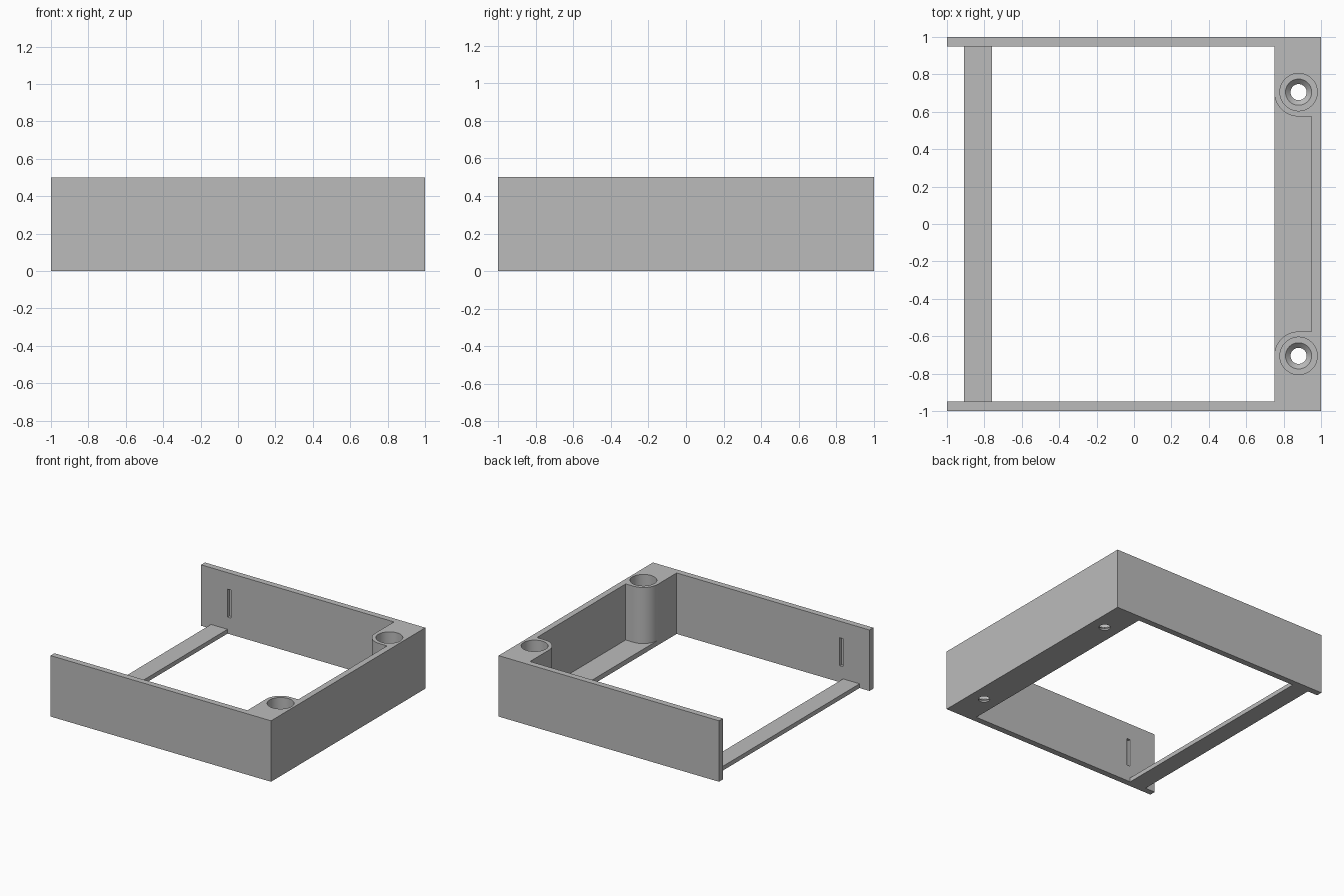
import bpy, bmesh, math

if "Cube" in bpy.data.objects:
    bpy.data.objects.remove(bpy.data.objects["Cube"], do_unlink=True)

grey = bpy.data.materials.new("plain grey")
grey.use_nodes = True
grey.diffuse_color = (0.5, 0.5, 0.5, 1)
grey.node_tree.nodes["Principled BSDF"].inputs["Base Color"].default_value = (0.5, 0.5, 0.5, 1)

HEIGHT, WALL, FLOOR = 0.5, 0.05, 0.04
LEDGE_X = 0.75                      # inner edge of the closed end
POST_X, POST_Y, POST_R = 0.88, 0.705, 0.13


def finish(name, bm):
    bmesh.ops.recalc_face_normals(bm, faces=bm.faces)
    mesh = bpy.data.meshes.new(name)
    bm.to_mesh(mesh)
    bm.free()
    mesh.materials.append(grey)
    obj = bpy.data.objects.new(name, mesh)
    bpy.context.collection.objects.link(obj)
    return obj


def prism(name, outline, z0, z1):
    """Extrude a flat outline between two heights."""
    bm = bmesh.new()
    base = bm.faces.new([bm.verts.new((x, y, z0)) for x, y in outline])
    top = bmesh.ops.extrude_face_region(bm, geom=[base])["geom"]
    bmesh.ops.translate(bm, vec=(0, 0, z1 - z0),
                        verts=[v for v in top if isinstance(v, bmesh.types.BMVert)])
    return finish(name, bm)


def box(name, x0, x1, y0, y1, z0, z1):
    return prism(name, [(x0, y0), (x1, y0), (x1, y1), (x0, y1)], z0, z1)


def lathe(name, cx, cy, profile, sides=48):
    """Closed solid from stacked rings of (radius, height)."""
    bm = bmesh.new()
    rings = [[bm.verts.new((cx + r * math.cos(math.tau * i / sides),
                            cy + r * math.sin(math.tau * i / sides), z))
              for i in range(sides)] for r, z in profile]
    for a, b in zip(rings, rings[1:]):
        for i in range(sides):
            j = (i + 1) % sides
            bm.faces.new((a[i], a[j], b[j], b[i]))
    bm.faces.new(rings[0])
    bm.faces.new(rings[-1])
    return finish(name, bm)


def cut(target, cutter):
    cutter.hide_render = True
    mod = target.modifiers.new("cut", 'BOOLEAN')
    mod.operation, mod.solver, mod.object = 'DIFFERENCE', 'EXACT', cutter
    bpy.context.view_layer.objects.active = target
    bpy.ops.object.modifier_apply(modifier=mod.name)
    bpy.data.objects.remove(cutter, do_unlink=True)


# Three-sided frame: solid block with the middle opened through one end
frame = box("frame", -1, 1, -1, 1, 0, HEIGHT)
cut(frame, box("opening", -1.2, LEDGE_X, -1 + WALL, 1 - WALL, -0.1, 0.7))

# Recess above the ledge, leaving a rounded screw post in each corner
steps = 16
arc = [(POST_X - POST_R * math.cos(math.pi / 2 * i / steps),
        POST_Y - POST_R * math.sin(math.pi / 2 * i / steps)) for i in range(steps + 1)]
half = [(0.65, POST_Y)] + arc + [(1 - WALL, POST_Y - POST_R)]
cut(frame, prism("recess", half + [(x, -y) for x, y in reversed(half)], FLOOR, 0.7))

# Countersunk screw holes and shallow slots, one on each side
bore = [(0.043, -0.1), (0.043, 0.013), (0.07, FLOOR), (0.1, FLOOR), (0.1, 0.7)]
for side in (-1, 1):
    cut(frame, lathe("screw_bore", POST_X, side * POST_Y, bore))
    ys = sorted((side * 0.9, side * 0.975))
    cut(frame, box("slot", -0.76, -0.73, ys[0], ys[1], 0.135, 0.365))

# Thin bar joining the open ends of the side walls
bar = box("cross_bar", -0.91, -0.76, -1 + WALL, 1 - WALL, 0, 0.035)

# Smooth the round surfaces only
bpy.ops.object.select_all(action='DESELECT')
frame.select_set(True)
bpy.context.view_layer.objects.active = frame
bpy.ops.object.shade_smooth_by_angle(angle=math.radians(30))
